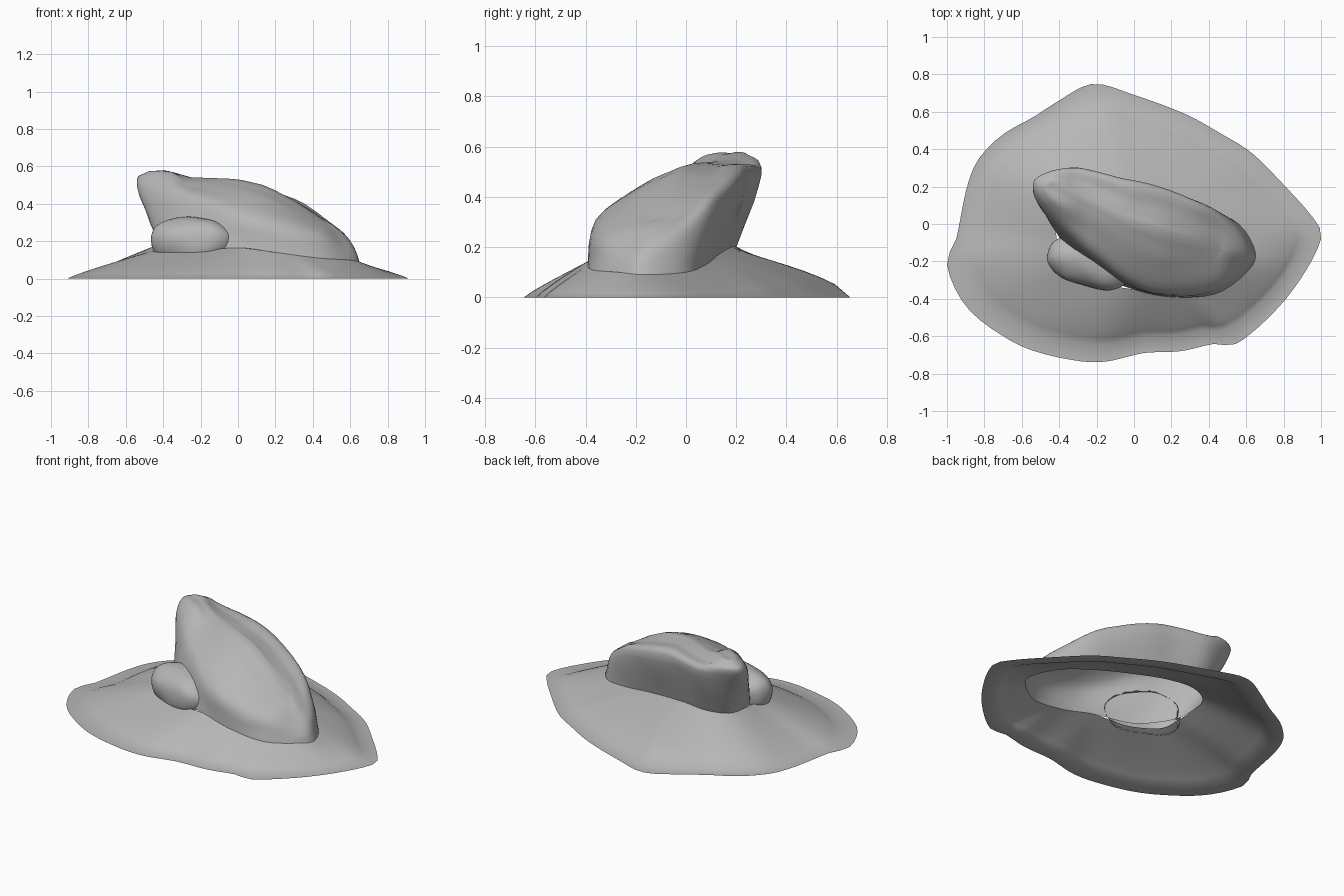
import bpy, bmesh, math
from mathutils import Vector, Matrix, noise
from mathutils.bvhtree import BVHTree

if "Cube" in bpy.data.objects:
    bpy.data.objects.remove(bpy.data.objects["Cube"])

stone = bpy.data.materials.new("dull_grey")
stone.diffuse_color = (.47, .47, .47, 1)
stone.use_nodes = True
stone.node_tree.nodes["Principled BSDF"].inputs["Base Color"].default_value = stone.diffuse_color


def spline(p, t):
    a, b, c, d = p
    return 0.5 * (2 * b + (c - a) * t + (2 * a - 5 * b + 4 * c - d) * t * t
                  + (3 * b - a - 3 * c + d) * t ** 3)


def smooth_loop(pts, k):
    pts = [Vector(p) for p in pts]
    n = len(pts)
    return [spline([pts[(i + o) % n] for o in (-1, 0, 1, 2)], j / k)
            for i in range(n) for j in range(k)]


def smooth_rows(rows, k):
    out, m = [], len(rows)
    for i in range(m - 1):
        idx = [max(0, i - 1), i, i + 1, min(m - 1, i + 2)]
        for j in range(k):
            out.append([spline([rows[q][c] for q in idx], j / k) for c in range(len(rows[0]))])
    return out + [rows[-1]]


def interp(x, table):
    if x <= table[0][0]:
        return table[0][1]
    for (a, u), (b, v) in zip(table, table[1:]):
        if x <= b:
            return u + (v - u) * (x - a) / (b - a)
    return table[-1][1]


def finish(bm, name, angle):
    me = bpy.data.meshes.new(name)
    bm.to_mesh(me)
    bm.free()
    me.materials.append(stone)
    ob = bpy.data.objects.new(name, me)
    bpy.context.collection.objects.link(ob)
    bpy.context.view_layer.objects.active = ob
    ob.select_set(True)
    bpy.ops.object.shade_smooth_by_angle(angle=math.radians(angle))
    ob.select_set(False)


def loft(rows, cap=False):
    bm = bmesh.new()
    vs = [[bm.verts.new(p) for p in r] for r in rows]
    n = len(rows[0])
    for a, b in zip(vs, vs[1:]):
        for i in range(n):
            j = (i + 1) % n
            bm.faces.new((a[i], a[j], b[j], b[i]))
    if cap:
        f = bm.faces.new(vs[-1])
        bmesh.ops.triangulate(bm, faces=[f])
    bmesh.ops.recalc_face_normals(bm, faces=bm.faces)
    bm.normal_update()
    if sum(f.normal.z * f.calc_area() for f in bm.faces) < 0:
        bmesh.ops.reverse_faces(bm, faces=bm.faces)
    bm.normal_update()
    return bm


# Boulder: open foot loop, leaning shoulder loop, then in to a crest line
foot = [(.65, -.16, .09), (.56, 0, .1), (.38, .08, .13), (.15, .13, .17), (-.1, .18, .2),
        (-.28, .2, .2), (-.4, .14, .19), (-.42, .02, .18), (-.38, -.1, .16), (-.22, -.26, .145),
        (0, -.35, .165), (.2, -.39, .14), (.43, -.375, .11), (.59, -.27, .1)]
shoulder = [(.61, -.15, .19), (.53, -.01, .26), (.36, .11, .38), (.13, .2, .46), (-.08, .25, .5),
            (-.3, .305, .49), (-.46, .275, .5), (-.54, .205, .5), (-.49, .08, .47), (-.3, -.1, .43),
            (-.05, -.285, .36), (.18, -.365, .29), (.42, -.34, .23), (.56, -.25, .18)]
crest_z = [(-.44, .582), (-.38, .585), (-.25, .545), (0, .535), (.15, .5), (.3, .42), (.45, .32)]
crest_y = [(-.44, .21), (-.25, .12), (-.05, .02), (.2, -.06), (.45, -.13)]


def crest(p):
    x = max(-.44, min(.45, p.x))
    return Vector((x, interp(x, crest_y), interp(x, crest_z)))


upper, ridge = [], []
foot_loop = smooth_loop(foot, 4)
shoulder_loop = smooth_loop(shoulder, 4)
for p in shoulder_loop:
    c = crest(p)
    u = p.lerp(c, .5)
    u.z = p.z + (c.z - p.z) * (.62 if p.x > -.35 else .85)
    upper.append(u)
    ridge.append(p.lerp(c, .93))
rows = smooth_rows([foot_loop, shoulder_loop, upper, ridge], 5)
for r in rows[2:-2]:
    for p in r:
        p += noise.noise_vector(p * 6) * .008
rock = loft(rows, True)
tree = BVHTree.FromBMesh(rock)
finish(rock, "boulder", 70)

# Side lump: long squashed ball, trimmed below ground and inside the boulder
lump = bmesh.new()
bmesh.ops.create_icosphere(lump, subdivisions=4, radius=1)
turn = Matrix.Rotation(math.radians(-15), 3, 'Z')
for v in lump.verts:
    q = Vector([math.copysign(abs(c) ** .85, c) for c in v.co])
    size = .13 if q.x < 0 else .13 - .03 * q.x
    v.co = turn @ Vector((q.x * .235, q.y * .13, q.z * size)) + Vector((-.24, -.205, .2))
    v.co += noise.noise_vector(v.co * 7) * .015
lump.normal_update()
hidden = []
for f in lump.faces:
    c = f.calc_center_median()
    near, nrm, _, dist = tree.find_nearest(c)
    if c.z < .135 or ((c - near).dot(nrm) < 0 and dist > .012):
        hidden.append(f)
bmesh.ops.delete(lump, geom=hidden, context='FACES')
finish(lump, "side_lump", 70)

# Mound: flat outer rim, slope up to the open hole under the boulder
outline = [(1, -.08), (.96, .03), (.8, .21), (.63, .38), (.47, .48), (.27, .59), (0, .69),
           (-.22, .75), (-.4, .66), (-.54, .57), (-.7, .48), (-.83, .35), (-.89, .21),
           (-.93, .02), (-.95, -.08), (-1, -.22), (-.9, -.44), (-.7, -.6), (-.5, -.69),
           (-.2, -.74), (.05, -.69), (.25, -.68), (.43, -.64), (.55, -.64), (.75, -.47), (.9, -.28)]
hole = foot[:8] + [(-.41, -.1, .165), (-.38, -.22, .155), (-.2, -.315, .15)] + foot[10:]
centre = Vector((.05, -.08, 0))


def by_angle(loop, n):
    polar = sorted(((math.atan2(p.y - centre.y, p.x - centre.x), p) for p in loop),
                   key=lambda e: e[0])
    first, last = polar[0], polar[-1]
    polar = [(last[0] - math.tau, last[1])] + polar + [(first[0] + math.tau, first[1])]
    return [interp(-math.pi + math.tau * i / n, polar) for i in range(n)]


N = 96
outer = by_angle(smooth_loop([(x, y, 0) for x, y in outline], 4), N)
inner = by_angle(smooth_loop(hole, 4), N)
toe = [Vector((p.x * .915, p.y * .875, 0)) for p in outer]
slope = [outer, toe]
for k in range(1, 9):
    t = k / 8
    ring = []
    for a, b in zip(toe, inner):
        p = a.lerp(b, t)
        back = max(0, a.y / .66)
        p.z = b.z * t ** (.88 - .25 * back)
        ring.append(p)
    slope.append(ring)
finish(loft(slope), "mound", 80)
